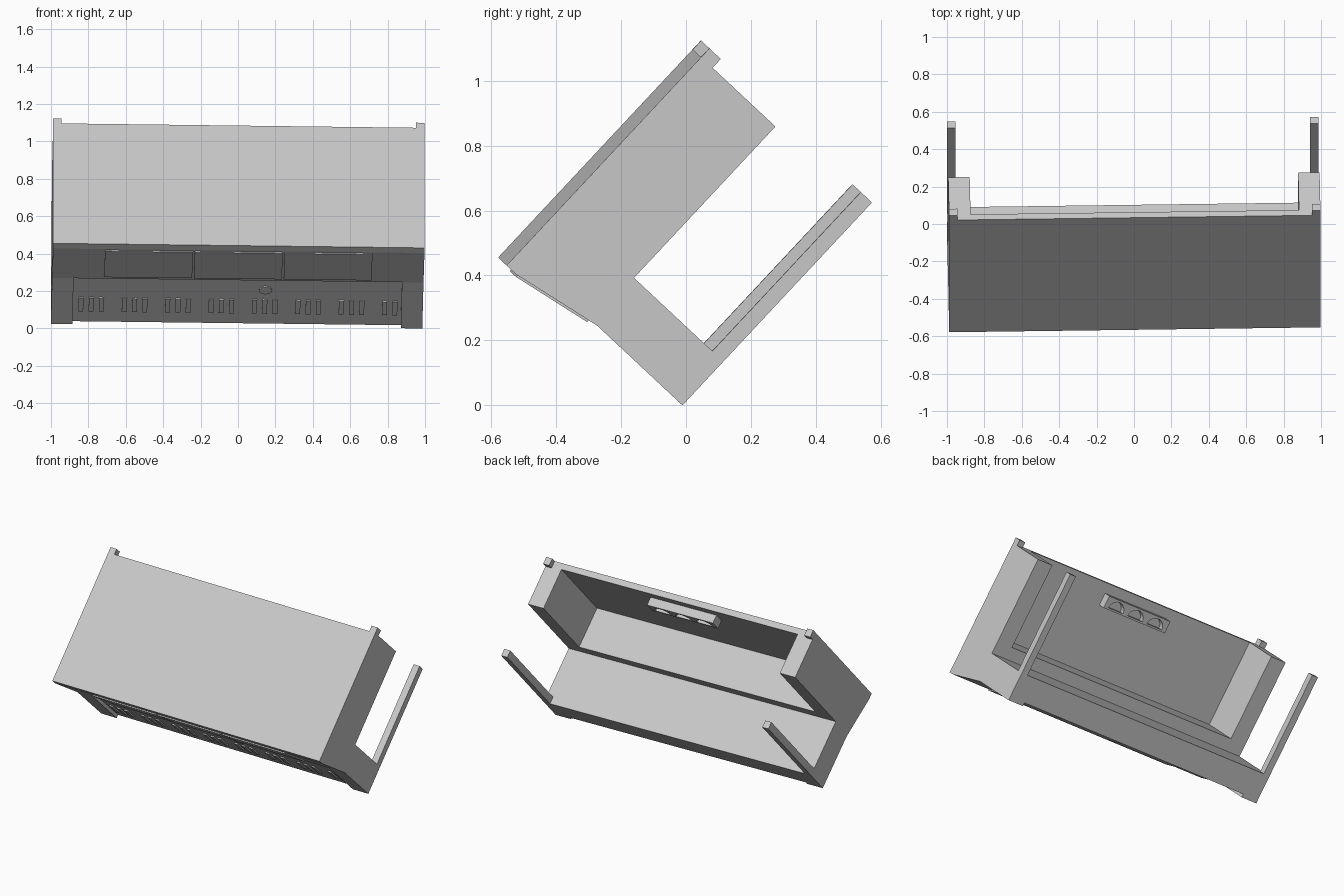
import bpy, bmesh, math
from mathutils import Matrix, Vector

old = bpy.data.objects.get("Cube")
if old:
    bpy.data.objects.remove(old, do_unlink=True)

# One plain grey for the whole cabinet
grey = bpy.data.materials.new("light_grey")
grey.use_nodes = True
colour = (0.58, 0.58, 0.58, 1)
grey.diffuse_color = colour
grey.node_tree.nodes["Principled BSDF"].inputs["Base Color"].default_value = colour

# Tilted frame: local x = width, y = up the panel, z = towards the panel's outside
TWIST = 0.018
up = Vector((0, 0.683, 0.731)).normalized()
out = Vector((0, -up.z, up.y))
side = (Vector((1, 0, 0)) - TWIST * out).normalized()
out = side.cross(up)
FRAME = Matrix((side, up, out)).transposed().to_4x4()
FRAME.translation = (-0.0075, -0.024, 0.0122)

HALF = 0.993      # half width of the cabinet
INNER = 0.878     # inner face of the end blocks


def prism(name, pts, lo, hi, axis="x", flipped=()):
    """Extrude a profile along the width ("x") or the depth ("z")."""
    bm = bmesh.new()

    def place(p, t):
        return (t, p[0], p[1]) if axis == "x" else (p[0], p[1], t)

    rings = [[bm.verts.new(place(p, t)) for p in pts] for t in (lo, hi)]
    n = len(pts)
    walls = [bm.faces.new((rings[0][i], rings[0][(i + 1) % n],
                           rings[1][(i + 1) % n], rings[1][i])) for i in range(n)]
    bm.faces.new(rings[0])
    bm.faces.new(rings[1])
    bmesh.ops.recalc_face_normals(bm, faces=bm.faces)
    for i in flipped:
        walls[i].normal_flip()
    mesh = bpy.data.meshes.new(name)
    bm.to_mesh(mesh)
    bm.free()
    mesh.materials.append(grey)
    obj = bpy.data.objects.new(name, mesh)
    bpy.context.scene.collection.objects.link(obj)
    obj.matrix_world = FRAME
    return obj


def rect(a0, a1, c0, c1):
    return [(a0, c0), (a0, c1), (a1, c1), (a1, c0)]


# Large flat panel, with its lower edge facing inwards
prism("front_panel", rect(-0.055, 0.823, 0.65, 0.69), -HALF, HALF, flipped=(0,))

# Stepped base with a sloping underside
prism("base", [(0.022, 0), (0.022, 0.35), (0, 0.36), (-0.055, 0.65), (0.265, 0.65),
               (0.265, 0.377), (0.185, 0.377), (0.185, 0)], -HALF, HALF)

# Parts repeated at both ends
for label, s in (("left", 1), ("right", -1)):
    def end_part(name, pts, inner, flipped=()):
        lo, hi = sorted((s * inner, s * HALF))
        prism(label + "_" + name, pts, lo, hi, flipped=flipped)

    end_part("end_block", rect(0.265, 0.823, 0.377, 0.65), INNER)
    end_part("foot", [(0, 0), (0, 0.195), (0, 0.36), (0.022, 0.36), (0.022, 0)],
             INNER, flipped=(0,))
    end_part("arm", rect(0.185, 0.855, 0, 0.047), HALF - 0.045)
    end_part("top_tab", rect(0.823, 0.86, 0.642, 0.69), HALF - 0.045)

# Three shallow drawer fronts on the slope
for i in range(3):
    x = (i - 1) * 0.48
    prism("drawer_front", [(-0.013, 0.385), (-0.061, 0.64), (-0.052, 0.64), (-0.004, 0.385)],
          x - 0.235, x + 0.235)

# Groups of small slats under the base
for group in range(8):
    for k in range(3):
        x = -0.835 + group * 0.232 + k * 0.055
        prism("slat", rect(0.014, 0.022, 0.085, 0.19), x - 0.013, x + 0.013)

# Round button under the base
R = 0.035
circle = [(0.15 + R * math.cos(t * math.pi / 8), 0.265 + 0.8 * R * math.sin(t * math.pi / 8))
          for t in range(16)]
bm = bmesh.new()
disc = [bm.verts.new((x, 0.014, c)) for x, c in circle]
back = [bm.verts.new((x, 0.022, c)) for x, c in circle]
bm.faces.new(disc)
for i in range(16):
    j = (i + 1) % 16
    bm.faces.new((disc[i], back[i], back[j], disc[j]))
bmesh.ops.recalc_face_normals(bm, faces=bm.faces)
mesh = bpy.data.meshes.new("button")
bm.to_mesh(mesh)
bm.free()
mesh.materials.append(grey)
button = bpy.data.objects.new("button", mesh)
bpy.context.scene.collection.objects.link(button)
button.matrix_world = FRAME

# Socket bar inside the panel, with three half-round recesses
bar = prism("socket_bar", rect(0.68, 0.76, 0.595, 0.655), -0.245, 0.245)
for i in range(3):
    cx = (i - 1) * 0.155
    arch = [(cx + 0.058 * math.cos(t * math.pi / 12), 0.692 + 0.055 * math.sin(t * math.pi / 12))
            for t in range(13)]
    cutter = prism("recess_cutter", arch, 0.58, 0.63, axis="z")
    cutter.hide_render = True
    cutter.display_type = 'WIRE'
    cutter.hide_viewport = True
    cut = bar.modifiers.new("recess", 'BOOLEAN')
    cut.operation = 'DIFFERENCE'
    cut.solver = 'EXACT'
    cut.object = cutter
